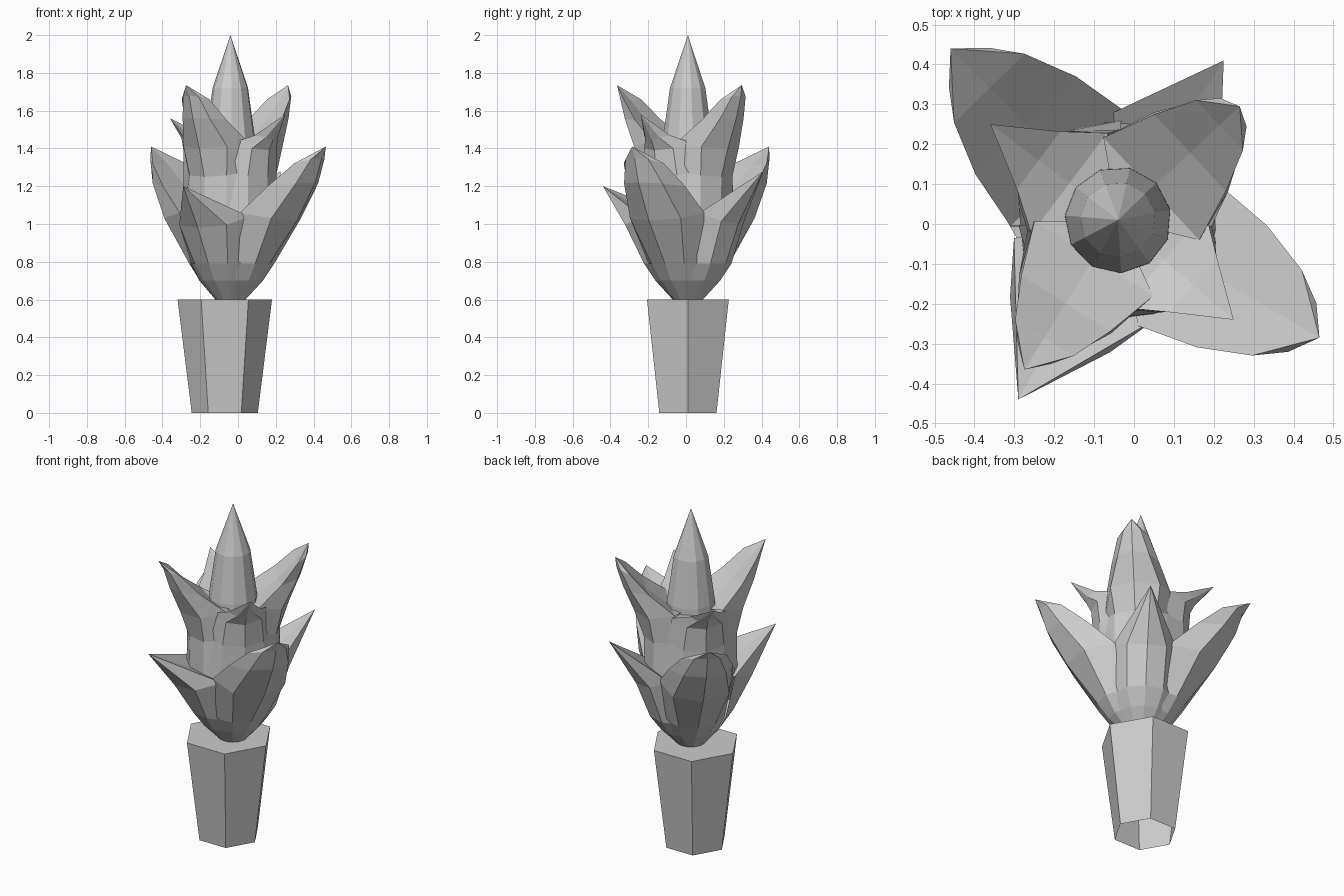
import bpy
import bmesh
from math import atan2, cos, pi, radians, sin

default = bpy.data.objects.get("Cube")
if default:
    bpy.data.objects.remove(default, do_unlink=True)

grey = bpy.data.materials.new("plain_grey")
grey.use_nodes = True
grey.diffuse_color = (0.6, 0.6, 0.6, 1)
grey.node_tree.nodes["Principled BSDF"].inputs["Base Color"].default_value = (0.6, 0.6, 0.6, 1)

CX, CY = -0.04, 0.01  # plant axis


def polar(r, a, z):
    return (CX + r * cos(a), CY + r * sin(a), z)


def finish(name, bm):
    bmesh.ops.remove_doubles(bm, verts=bm.verts[:], dist=0.0005)
    mesh = bpy.data.meshes.new(name)
    bm.to_mesh(mesh)
    bm.free()
    mesh.materials.append(grey)
    obj = bpy.data.objects.new(name, mesh)
    bpy.context.collection.objects.link(obj)
    return obj


def skin(bm, rows, closed=False):
    """Join successive rows of points, bottom to top, with outward faces."""
    verts = [[bm.verts.new(p) for p in row] for row in rows]
    count = len(verts[0])
    for low, high in zip(verts, verts[1:]):
        for j in range(count if closed else count - 1):
            k = (j + 1) % count
            bm.faces.new((low[j], low[k], high[k], high[j]))


def lathe(name, profile, sides, x, y, turn=0.0):
    bm = bmesh.new()
    angles = [turn + 2 * pi * i / sides for i in range(sides)]
    skin(bm, [[(x + r * cos(a), y + r * sin(a), z) for a in angles] for r, z in profile], True)
    return finish(name, bm)


def leaf(name, tip, cup, blade, core):
    """Thick leaf: each row is half angle, edge radius, edge z, keel radius, keel z."""
    axis = atan2(tip[1] - CY, tip[0] - CX)
    bm = bmesh.new()

    # Rounded underside
    outer = []
    for half, edge_r, edge_z, keel_r, keel_z in cup + blade:
        row = []
        for u in (-1, -0.5, 0, 0.5, 1):
            t = 1 - u * u
            row.append(polar(edge_r + (keel_r - edge_r) * t, axis + u * radians(half),
                             edge_z + (keel_z - edge_z) * t))
        outer.append(row)
    skin(bm, outer + [[tip] * 5])

    # Shallow upper face, from the core out to the tip
    half, rim_z = radians(cup[-1][0]), cup[-1][2]
    upper = [[polar(core, axis + u * half, rim_z - 0.02) for u in (1, 0, -1)]]
    for half, edge_r, edge_z, keel_r, keel_z in [cup[-1]] + blade:
        a = radians(half)
        spine = polar(max(edge_r * cos(a), core + 0.01), axis, edge_z - 0.015)
        upper.append([polar(edge_r, axis + a, edge_z), spine, polar(edge_r, axis - a, edge_z)])
    skin(bm, upper + [[tip] * 3])
    return finish(name, bm)


# Six-sided pot, open below
lathe("pot", [(0.175, 0), (0.25, 0.6), (0, 0.6)], 6, -0.07, 0.01)

# Lower whorl: two broad leaves and two pointed ones
lower_base = [
    (51, 0.08, 0.6, 0.08, 0.6),
    (51, 0.165, 0.7, 0.175, 0.7),
    (51, 0.21, 0.79, 0.24, 0.79),
]
lower_cup = lower_base + [(49, 0.27, 1.06, 0.41, 1.02)]
lower_blade = [
    (28, 0.375, 1.2, 0.52, 1.22),
    (15, 0.478, 1.32, 0.56, 1.35),
]
leaf("lower_broad_leaf_front", (0.465, -0.285, 1.41), lower_cup, lower_blade, 0.17)
leaf("lower_broad_leaf_back", (-0.46, 0.44, 1.41), lower_cup, lower_blade, 0.17)
leaf("lower_pointed_leaf_front", (-0.29, -0.44, 1.2),
     lower_base + [(51, 0.265, 1.04, 0.355, 0.98)], [], 0.17)
leaf("lower_pointed_leaf_back", (0.225, 0.41, 1.28),
     lower_base + [(42, 0.26, 1.06, 0.32, 1.0)], [], 0.17)

# Upper whorl, set between the lower leaves
upper_base = [
    (55, 0.22, 0.88, 0.22, 0.88),
    (55, 0.25, 1.05, 0.255, 1.05),
    (55, 0.225, 1.28, 0.26, 1.25),
]
upper_cup = upper_base + [(57, 0.21, 1.44, 0.31, 1.4)]
upper_blade = [
    (28, 0.28, 1.55, 0.375, 1.56),
    (14, 0.358, 1.66, 0.412, 1.68),
]
narrow_cup = upper_base + [(46, 0.22, 1.43, 0.27, 1.39)]
narrow_blade = [(20, 0.265, 1.47, 0.3, 1.45)]
leaf("upper_broad_leaf_front", (-0.275, -0.365, 1.735), upper_cup, upper_blade, 0.1)
leaf("upper_broad_leaf_back", (0.265, 0.295, 1.735), upper_cup, upper_blade, 0.1)
leaf("upper_pointed_leaf_front", (0.25, -0.24, 1.58), narrow_cup, narrow_blade, 0.1)
leaf("upper_pointed_leaf_back", (-0.36, 0.25, 1.56), narrow_cup, narrow_blade, 0.1)

# Central bud, its foot sunk between the upper leaves
lathe("bud", [(0.135, 1.38), (0.133, 1.45), (0.095, 1.72), (0, 2.0)], 11, CX, CY, 0.2)
